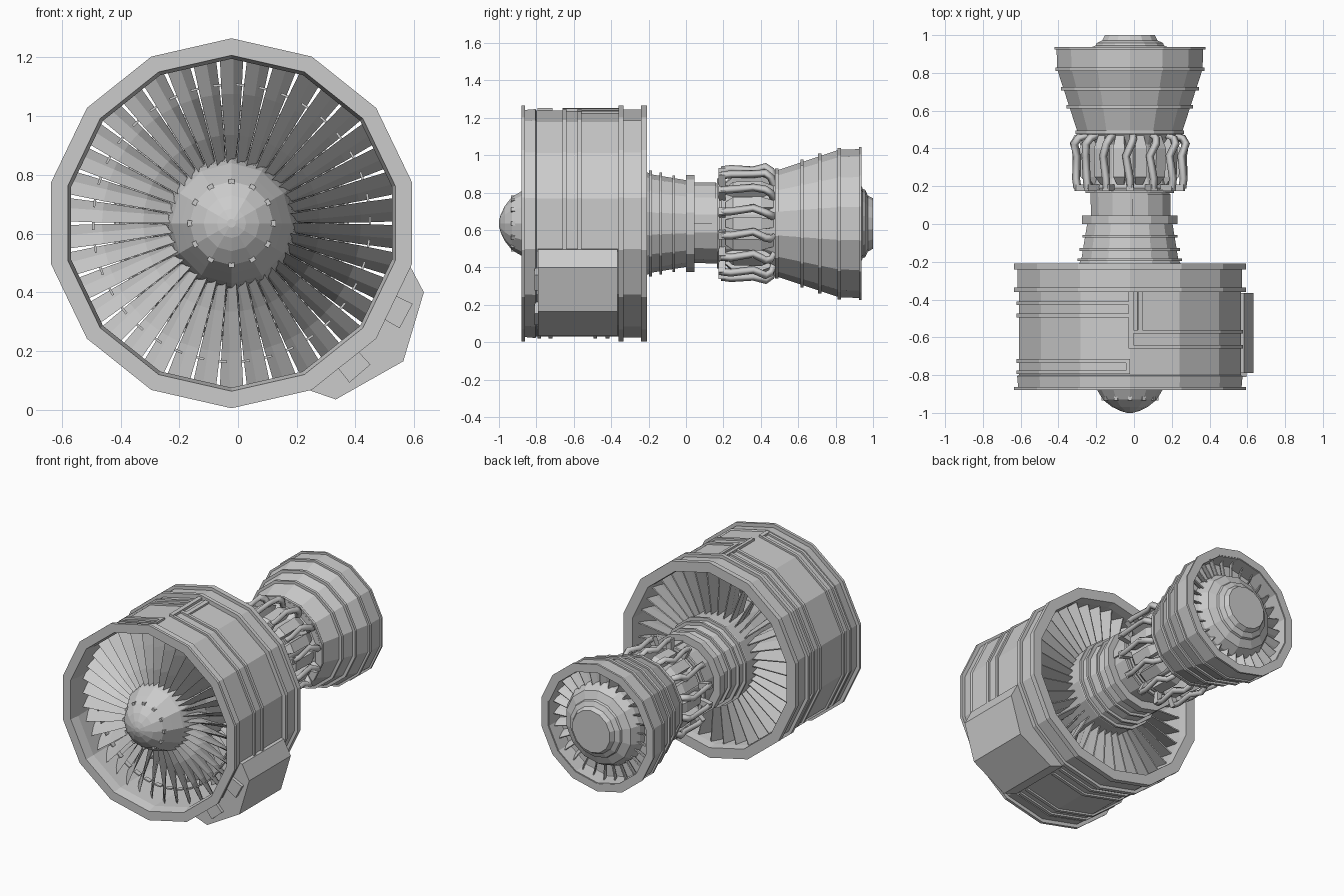
import bpy, bmesh
from math import sin, cos, pi, radians
from mathutils import Vector

if "Cube" in bpy.data.objects:
    bpy.data.objects.remove(bpy.data.objects["Cube"])

CX, CZ, N = -0.022, 0.635, 14
STEP = 2 * pi / N


def P(r, a, y):
    """Point at radius r, clockwise angle a from the top, station y."""
    return Vector((CX + r * sin(a), y, CZ + r * cos(a)))


def finish(name, bm):
    bmesh.ops.recalc_face_normals(bm, faces=bm.faces[:])
    me = bpy.data.meshes.new(name)
    bm.to_mesh(me)
    bm.free()
    ob = bpy.data.objects.new(name, me)
    bpy.context.collection.objects.link(ob)
    return ob


def loft(bm, sections):
    """Skin a list of equal-sized loops and cap both ends."""
    rows = [[bm.verts.new(p) for p in s] for s in sections]
    n = len(rows[0])
    for A, B in zip(rows, rows[1:]):
        for i in range(n):
            bm.faces.new((A[i], A[(i + 1) % n], B[(i + 1) % n], B[i]))
    bm.faces.new(rows[0][::-1])
    bm.faces.new(rows[-1])


def revolve(name, profile, closed=False, n=N):
    """Revolve (y, r) points; open profiles get capped ends."""
    bm = bmesh.new()
    loops = [[P(r, 2 * pi * i / n, y) for i in range(n)] for y, r in profile]
    if not closed:
        loft(bm, loops)
    else:
        rows = [[bm.verts.new(p) for p in s] for s in loops]
        for A, B in zip(rows, rows[1:] + rows[:1]):
            for i in range(n):
                bm.faces.new((A[i], A[(i + 1) % n], B[(i + 1) % n], B[i]))
    return finish(name, bm)


def ring(name, y0, y1, r0, r1):
    revolve(name, [(y0, r0), (y0, r1), (y1, r1), (y1, r0)], True)


def vanes(name, count, sections, phase=0.0):
    """Radial blades; sections are (r, y, chord, pitch in degrees, thickness)."""
    bm = bmesh.new()
    for k in range(count):
        a = 2 * pi * (k + phase) / count
        t = Vector((cos(a), 0, -sin(a)))
        Y = Vector((0, 1, 0))
        secs = []
        for r, y, c, pitch, th in sections:
            p = radians(pitch)
            u = (Y * cos(p) + t * sin(p)) * c / 2
            v = (t * cos(p) - Y * sin(p)) * th / 2
            o = P(r, a, y)
            secs.append([o - u - v * .5, o + v, o + u + v * .5, o + u - v * .5, o - v])
        loft(bm, secs)
    finish(name, bm)


def band(bm, a0, a1, y0, y1, r0, r1):
    """Box-section strip that follows the facets of the case."""
    def flat(a):
        return cos(STEP / 2) / cos(a % STEP - STEP / 2)
    angles = [a0] + [i * STEP for i in range(-N, N) if a0 + .01 < i * STEP < a1 - .01] + [a1]
    loft(bm, [[P(r0 * flat(a), a, y0), P(r1 * flat(a), a, y0),
               P(r1 * flat(a), a, y1), P(r0 * flat(a), a, y1)] for a in angles])


# Fan case: hollow shell with flanges
revolve("fan_case", [(-.88, .572), (-.88, .63), (-.862, .63), (-.862, .607), (-.805, .612),
                     (-.80, .603), (-.36, .603), (-.36, .63), (-.335, .63), (-.335, .61),
                     (-.24, .61), (-.24, .63), (-.208, .63), (-.208, .565), (-.26, .56),
                     (-.82, .56)], True)

# Case piping: ribs to each side, plus the axial runs on top
bm = bmesh.new()
for y in (-.43, -.495, -.735, -.795):
    band(bm, radians(-203), -.01, y, y + .02, .59, .615)
for y in (-.66, -.58):
    band(bm, .01, radians(104), y, y + .02, .59, .615)
band(bm, -.01, .03, -.66, -.36, .59, .619)
band(bm, .07, .11, -.58, -.36, .59, .616)
band(bm, -.035, .0, -.795, -.715, .59, .617)
finish("case_pipes", bm)

# Accessory gearbox on the lower right
outline = [(.605, -.14), (.655, -.235), (.585, -.47), (.355, -.60), (.26, -.567),
           (.25, -.52), (.45, -.36), (.565, -.13)]
bm = bmesh.new()
loft(bm, [[Vector((CX + x, y, CZ + z)) for x, z in outline] for y in (-.79, -.365)])
finish("gearbox", bm)
bm = bmesh.new()
for a in (radians(118), radians(139.5)):
    loft(bm, [[P(r, a + d, y) for r, d in ((.58, -.075), (.675, -.07), (.675, .07), (.58, .075))]
              for y in (-.81, -.78)])
finish("gearbox_covers", bm)

# Spinner with bolts around it, and the hub behind
revolve("spinner", [(-1.0, .015), (-.99, .05), (-.968, .095), (-.93, .143),
                    (-.88, .172), (-.82, .205), (-.78, .218), (-.60, .24)], n=12)
bm = bmesh.new()
for k in range(12):
    a = 2 * pi * k / 12
    loft(bm, [[P(r, a + d, y) for r, d in ((.125, -.07), (.151, -.07), (.151, .07), (.125, .07))]
              for y in (-.935, -.912)])
finish("spinner_bolts", bm)

# Fan blades, mid-span dampers and outlet vanes
vanes("fan_blades", 38, [(.19, -.74, .14, 8, .02), (.30, -.735, .14, 16, .018),
                         (.44, -.725, .135, 27, .016), (.568, -.72, .13, 35, .014)])
bm = bmesh.new()
for k in range(38):
    a0, a1 = 2 * pi * (k + .2) / 38, 2 * pi * (k + .75) / 38
    loft(bm, [[P(r, a, y) for r, y in ((.468, -.74), (.476, -.74), (.476, -.71), (.468, -.71))]
              for a in (a0, a1)])
finish("blade_dampers", bm)
vanes("outlet_vanes", 38, [(.23, -.36, .18, -8, .014), (.568, -.36, .20, -18, .014)])

# Core: compressor, waist and combustor liner
revolve("core_body", [(-.62, .235), (-.40, .265), (-.21, .275), (-.18, .262), (0, .232),
                      (.045, .232), (.045, .21), (.17, .215), (.19, .225), (.24, .215),
                      (.42, .215), (.49, .26)])
for i, (y, r) in enumerate(((-.19, .283), (-.135, .273), (-.065, .258))):
    ring(f"compressor_ring_{i + 1}", y - .007, y + .007, .2, r)
ring("compressor_flange", 0, .045, .2, .26)
ring("combustor_flange", .165, .18, .19, .24)
bm = bmesh.new()
band(bm, .05, 1.57, .045, .16, .19, .222)
finish("waist_panel", bm)

# Burner cans with bent fuel pipes and inlet blocks
bm = bmesh.new()
blocks = bmesh.new()
for k in range(N):
    a = (k + .5) * STEP
    loft(bm, [[P(r, a + d, y) for r, d in ((.18, -w), (h, -w * .7), (h, w * .7), (.18, w))]
              for y, h, w in ((.21, .225, .12), (.25, .262, .17), (.40, .268, .17), (.48, .235, .12))])
    b = k * STEP
    loft(blocks, [[P(r, b + d, y) for r, d in ((.2, -.075), (.297, -.065), (.297, .065), (.2, .075))]
                  for y in (.175, .21)])
finish("burner_cans", bm)
finish("pipe_blocks", blocks)

cu = bpy.data.curves.new("burner_pipes_curve", 'CURVE')
cu.dimensions = '3D'
cu.bevel_depth = .021
cu.bevel_resolution = 0
cu.use_fill_caps = True
for k in range(N):
    path = [(.285, 0, .19), (.292, 0, .24), (.285, -.07, .36), (.303, .03, .425),
            (.283, .07, .455), (.22, .07, .475)]
    sp = cu.splines.new('POLY')
    sp.points.add(len(path) - 1)
    for pt, (r, d, y) in zip(sp.points, path):
        pt.co = (*P(r, k * STEP + d, y), 1)
tmp = bpy.data.objects.new("burner_pipes_curve", cu)
bpy.context.collection.objects.link(tmp)
mesh = bpy.data.meshes.new_from_object(tmp.evaluated_get(bpy.context.evaluated_depsgraph_get()))
bpy.data.objects.remove(tmp)
bpy.context.collection.objects.link(bpy.data.objects.new("burner_pipes", mesh))

# Turbine case with rings, open at the back
revolve("turbine_case", [(.475, .20), (.475, .285), (.49, .285), (.82, .395), (.935, .398),
                         (.935, .355), (.83, .35), (.80, .20)], True)
for i, (y, r) in enumerate(((.485, .295), (.62, .343), (.715, .375), (.82, .405))):
    ring(f"turbine_ring_{i + 1}", y - .009, y + .009, .24, r)
ring("exhaust_flange", .925, .938, .36, .41)

# Exhaust cone and exit vanes
revolve("exhaust_cone", [(.75, .27), (.87, .265), (.925, .235), (.945, .185), (.958, .18),
                         (.972, .15), (1.0, .135)])
vanes("exit_vanes", 28, [(.25, .855, .07, 25, .012), (.362, .855, .08, 25, .012)])
